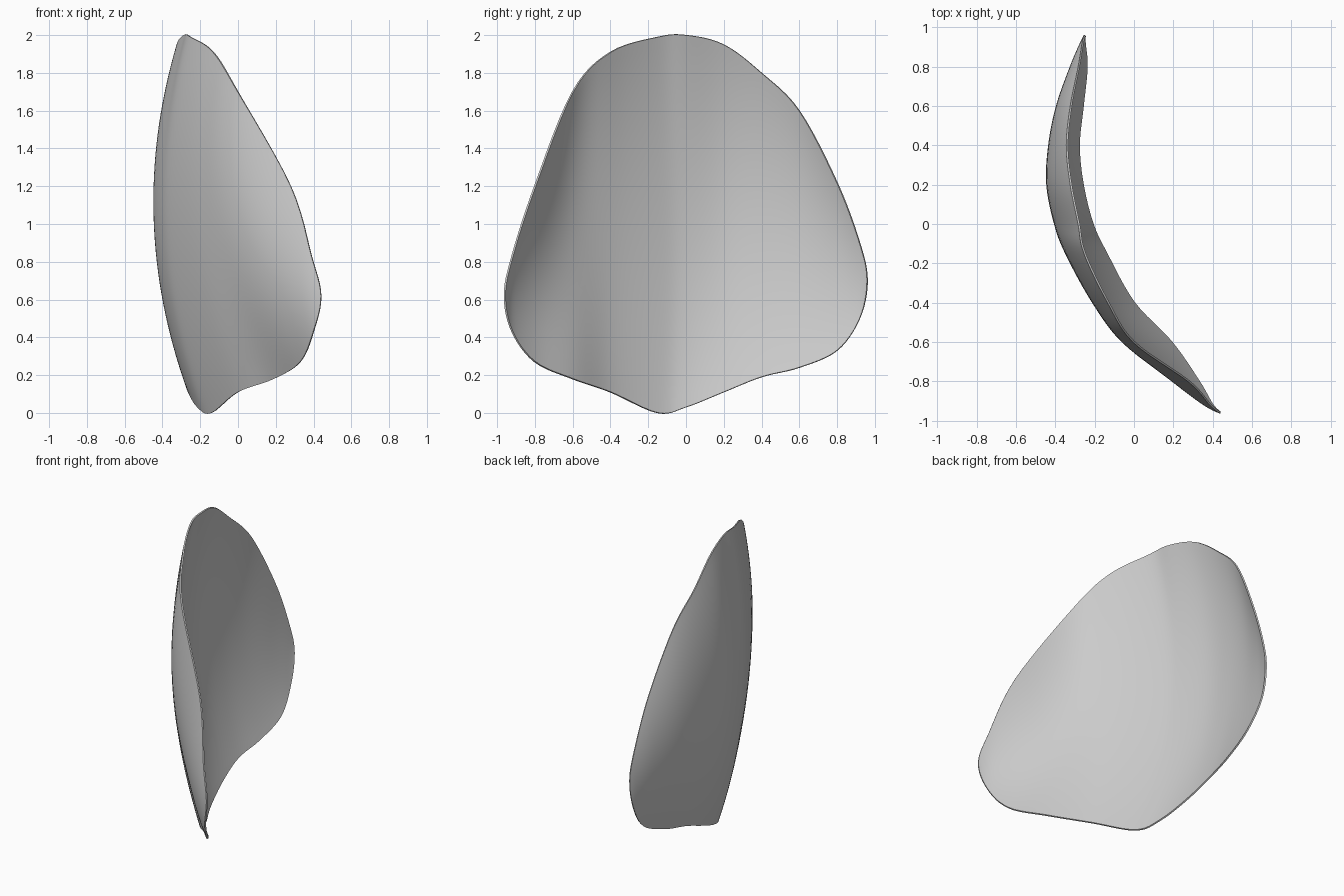
import bpy
import bmesh

# Remove the default cube only
default = bpy.data.objects.get("Cube")
if default:
    bpy.data.objects.remove(default, do_unlink=True)

STEPS = 6         # smooth subdivisions between two ribs
RIB_POINTS = 32   # points along each rib
THICKNESS = 0.01

# Ribs of the petal: y, bottom z, top z, then x at the bottom, middle and top
ribs = [
    (-.96, .62, .62, .44, .44, .44),
    (-.92, .43, .83, .40, .36, .39),
    (-.8, .27, 1.2, .33, .2, .28),
    (-.6, .18, 1.7, .19, -.04, 0),
    (-.4, .11, 1.91, 0, -.2, -.13),
    (-.15, 0, 1.99, -.14, -.34, -.25),
    (0, .03, 2, -.21, -.4, -.28),
    (.2, .11, 1.95, -.26, -.44, -.32),
    (.4, .19, 1.8, -.28, -.43, -.34),
    (.6, .24, 1.6, -.26, -.39, -.32),
    (.8, .33, 1.22, -.24, -.32, -.28),
    (.92, .5, .9, -.25, -.27, -.26),
    (.96, .7, .7, -.25, -.25, -.25),
]


def swapped(rib):
    """Rib with bottom and top exchanged, so the outline rounds off at the tips."""
    y, low, high, x_low, x_mid, x_high = rib
    return (y, high, low, x_high, x_mid, x_low)


def spline(a, b, c, d, t):
    """Catmull-Rom blend between b and c."""
    return b + t / 2 * (c - a + t * (2 * a - 5 * b + 4 * c - d + t * (3 * (b - c) + d - a)))


def smooth_ribs(rows):
    padded = [swapped(rows[1])] + rows + [swapped(rows[-2])]
    result = []
    for i in range(len(rows) - 1):
        for step in range(STEPS):
            t = step / STEPS
            result.append([spline(*values, t) for values in zip(*padded[i:i + 4])])
    return result + [rows[-1]]


def rib_point(rib, t):
    """Point on a rib: a parabola through its bottom, middle and top."""
    y, low, high, x_low, x_mid, x_high = rib
    s = 2 * t - 1
    x = x_mid * (1 - s * s) + x_low * s * (s - 1) / 2 + x_high * s * (s + 1) / 2
    return (x, y, low + (high - low) * t)


# Loft the cupped surface through the ribs
bm = bmesh.new()
grid = [[bm.verts.new(rib_point(rib, k / RIB_POINTS)) for k in range(RIB_POINTS + 1)]
        for rib in smooth_ribs(ribs)]
for near, far in zip(grid, grid[1:]):
    for k in range(RIB_POINTS):
        bm.faces.new((near[k], far[k], far[k + 1], near[k + 1]))
bmesh.ops.remove_doubles(bm, verts=bm.verts, dist=0.0005)
bmesh.ops.recalc_face_normals(bm, faces=bm.faces)
mesh = bpy.data.meshes.new("petal")
bm.to_mesh(mesh)
bm.free()
petal = bpy.data.objects.new("petal", mesh)
bpy.context.collection.objects.link(petal)

# Thin shell
shell = petal.modifiers.new("shell", "SOLIDIFY")
shell.thickness = THICKNESS
shell.offset = 0

# Plain pale grey
grey = bpy.data.materials.new("pale_grey")
grey.use_nodes = True
colour = (.6, .6, .6, 1)
grey.diffuse_color = colour
grey.node_tree.nodes["Principled BSDF"].inputs["Base Color"].default_value = colour
mesh.materials.append(grey)

# Smooth shading with a crisp rim
bpy.context.view_layer.objects.active = petal
petal.select_set(True)
bpy.ops.object.modifier_apply(modifier=shell.name)
bpy.ops.object.shade_smooth_by_angle()
